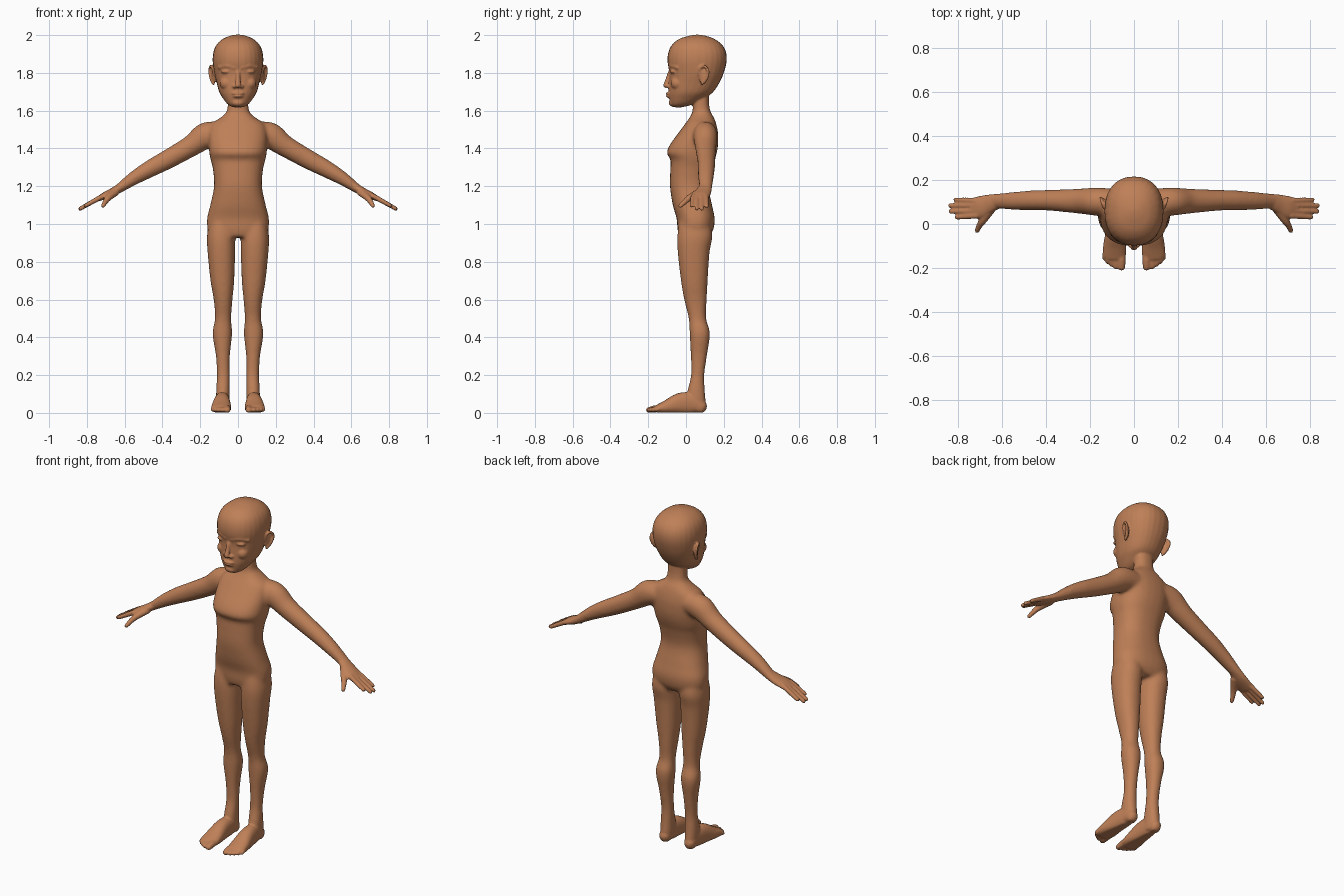
import bpy, bmesh, math
from mathutils import Vector, Matrix

skin = bpy.data.materials.new("tan_skin")
skin.diffuse_color = (0.52, 0.215, 0.096, 1)


def catmull(rows, sub=5):
    """Smoothly interpolate rows of numbers."""
    out = []
    for i in range(len(rows) - 1):
        a, b, c, d = rows[max(i - 1, 0)], rows[i], rows[i + 1], rows[min(i + 2, len(rows) - 1)]
        for k in range(sub):
            t = k / sub
            out.append([0.5 * (2 * q + (r - p) * t + (2 * p - 5 * q + 4 * r - s) * t * t
                               + (3 * q - p - 3 * r + s) * t ** 3) for p, q, r, s in zip(a, b, c, d)])
    return out + [list(rows[-1])]


def skin_rings(bm, rings, power, n=28):
    """Each ring: centre, u vector, v vector. Bridges superellipse rings and caps the ends."""
    def sp(c):
        return math.copysign(abs(c) ** (2 / power), c)
    loops = []
    for c, u, v in rings:
        loops.append([bm.verts.new(c + u * sp(math.cos(2 * math.pi * i / n)) + v * sp(math.sin(2 * math.pi * i / n)))
                      for i in range(n)])
    for a, b in zip(loops, loops[1:]):
        for i in range(n):
            bm.faces.new((a[i], a[(i + 1) % n], b[(i + 1) % n], b[i]))
    bm.faces.new(loops[0][::-1])
    bm.faces.new(loops[-1])


def stack(bm, rows, s=1, power=2.2):
    """Horizontal slices: z, x centre, half width, front y, back y."""
    skin_rings(bm, [(Vector((s * x, (f + b) / 2, z)), Vector((w, 0, 0)), Vector((0, (b - f) / 2, 0)))
                    for z, x, w, f, b in catmull(rows)], power)


def tube(bm, rows, s=1, side=(0, 1, 0), power=2.0):
    """Path with rounded ends: x, y, z, radius along side, radius across."""
    pts = catmull(rows)
    rings = []
    for i, (x, y, z, a, b) in enumerate(pts):
        p, q = pts[max(i - 1, 0)], pts[min(i + 1, len(pts) - 1)]
        t = Vector((s * (q[0] - p[0]), q[1] - p[1], q[2] - p[2])).normalized()
        u = Vector(side)
        u = (u - t * u.dot(t)).normalized()
        rings.append((Vector((s * x, y, z)), u * a, t.cross(u) * b, t, min(a, b)))

    def cap(ring, sign):
        c, u, v, t, r = ring
        return [(c + t * sign * r * math.sin(k), u * math.cos(k), v * math.cos(k)) for k in (0.5, 1.0, 1.4)]
    skin_rings(bm, cap(rings[0], -1)[::-1] + [r[:3] for r in rings] + cap(rings[-1], 1), power)


def ball(bm, c, r, turn=0):
    m = Matrix.Translation(c) @ Matrix.Rotation(turn, 4, 'Z') @ Matrix.Diagonal((*r, 1))
    bmesh.ops.create_uvsphere(bm, u_segments=24, v_segments=14, radius=1, matrix=m)


def finish(bm, name, voxel, smooth):
    """Fuse the overlapping volumes of one object into a single smooth skin."""
    for v in bm.verts:
        v.co.z = max(v.co.z, 0.002)
    bmesh.ops.recalc_face_normals(bm, faces=bm.faces)
    me = bpy.data.meshes.new(name)
    bm.to_mesh(me)
    bm.free()
    ob = bpy.data.objects.new(name, me)
    bpy.context.collection.objects.link(ob)
    m = ob.modifiers.new("fuse", 'REMESH')
    m.mode, m.voxel_size, m.use_smooth_shade = 'VOXEL', voxel, True
    m = ob.modifiers.new("soften", 'SMOOTH')
    m.factor, m.iterations = 0.5, smooth
    bpy.context.view_layer.objects.active = ob
    ob.select_set(True)
    for mod in list(ob.modifiers):
        bpy.ops.object.modifier_apply(modifier=mod.name)
    return ob


# Trunk and neck
bm = bmesh.new()
stack(bm, [(0.93, 0, .13, -.035, .12), (0.97, 0, .16, -.045, .145), (1.03, 0, .164, -.05, .152),
           (1.10, 0, .147, -.07, .138), (1.20, 0, .127, -.085, .12), (1.29, 0, .133, -.083, .135),
           (1.34, 0, .145, -.082, .152), (1.375, 0, .152, -.102, .163), (1.42, 0, .155, -.085, .17),
           (1.48, 0, .155, -.042, .17), (1.53, 0, .14, -.005, .16), (1.565, 0, .09, .02, .147),
           (1.595, 0, .06, .034, .13), (1.64, 0, .055, .036, .122), (1.70, 0, .055, .036, .122)], power=2.4)
for s in (-1, 1):
    # Legs
    stack(bm, [(1.04, .085, .06, -.03, .12), (.94, .09, .074, -.046, .14), (.85, .088, .073, -.044, .125),
               (.70, .083, .063, -.027, .115), (.60, .079, .05, -.01, .11), (.50, .079, .043, .014, .107),
               (.42, .083, .052, .019, .127), (.30, .08, .037, .025, .111), (.20, .078, .034, .026, .097),
               (.12, .08, .036, .008, .1), (.06, .08, .036, 0, .105), (.01, .08, .033, 0, .103)], s)
    # Arms
    tube(bm, [(.09, .10, 1.48, .06, .06), (.17, .102, 1.468, .064, .07), (.25, .104, 1.412, .057, .057),
              (.38, .108, 1.338, .048, .051), (.465, .108, 1.293, .045, .046), (.55, .105, 1.243, .041, .037),
              (.63, .104, 1.188, .035, .025), (.66, .10, 1.172, .037, .022)], s)
trunk = finish(bm, "trunk_and_limbs", 0.008, 14)

# Fine parts are added to the softened trunk and fused once more
bm = bmesh.new()
bm.from_mesh(trunk.data)
bpy.data.objects.remove(trunk)

# Skull
stack(bm, [(1.618, 0, .026, -.068, -.02), (1.635, 0, .056, -.082, .04), (1.67, 0, .083, -.09, .105),
           (1.70, 0, .1, -.092, .145), (1.75, 0, .114, -.09, .178), (1.80, 0, .126, -.088, .2),
           (1.86, 0, .134, -.098, .215), (1.91, 0, .13, -.093, .212), (1.95, 0, .113, -.073, .19),
           (1.98, 0, .08, -.035, .15), (1.996, 0, .042, .015, .105), (2.002, 0, .012, .05, .07)], power=2.25)
# Nose, lips and chin
tube(bm, [(0, -.088, 1.80, .010, .010), (0, -.097, 1.765, .012, .012), (0, -.107, 1.734, .015, .014)], side=(1, 0, 0))
ball(bm, (0, -.092, 1.691), (.034, .015, .007))
ball(bm, (0, -.090, 1.677), (.029, .016, .008))
ball(bm, (0, -.070, 1.642), (.034, .022, .02))

for s in (-1, 1):
    # Nostrils, brows and eyes
    ball(bm, (s * .019, -.093, 1.728), (.011, .014, .009))
    tube(bm, [(.02, -.084, 1.828, .011, .010), (.06, -.075, 1.838, .011, .010), (.098, -.045, 1.828, .010, .010)],
         s, side=(0, 0, 1))
    ball(bm, (s * .064, -.068, 1.806), (.026, .016, .009), s * .25)
    # Cheeks
    ball(bm, (s * .062, -.045, 1.745), (.035, .036, .035))
    # Ears: thin shell with a raised rim
    ball(bm, (s * .130, .092, 1.786), (.009, .026, .046), -s * .3)
    tube(bm, [(.126, .070, 1.79, .007, .007), (.136, .074, 1.825, .007, .007), (.146, .098, 1.836, .007, .007),
              (.151, .118, 1.808, .007, .007), (.144, .108, 1.768, .007, .007), (.130, .084, 1.742, .008, .008)],
         s, side=(1, 0, 0))
    # Palm
    tube(bm, [(.62, .104, 1.194, .034, .024), (.665, .09, 1.168, .044, .022), (.705, .076, 1.150, .05, .019),
              (.735, .072, 1.135, .046, .014)], s)
    # Fingers: root y, tip x, tip y
    for y0, x1, y1 in ((.106, .812, .110), (.084, .836, .084), (.060, .834, .057), (.038, .806, .031)):
        tube(bm, [(x, y, 1.140 - .56 * (x - .73), r, r) for x, y, r in
                  ((.715, y0, .0135), ((.715 + x1) / 2, (y0 + y1) / 2, .0125), (x1, y1, .0105))], s)
    # Thumb
    tube(bm, [(.65, .07, 1.168, .022, .02), (.685, .02, 1.14, .018, .017), (.702, -.005, 1.118, .014, .014),
              (.714, -.03, 1.096, .011, .011)], s, side=(1, 0, 0))
    # Foot
    tube(bm, [(.082, .078, .032, .032, .036), (.082, .04, .05, .036, .055), (.085, -.03, .05, .043, .056),
              (.088, -.10, .032, .052, .037), (.090, -.145, .022, .053, .024)], s, side=(1, 0, 0), power=2.3)
    # Toes: x, tip y, radius
    for x, y, r in ((.057, -.196, .019), (.084, -.194, .0135), (.103, -.184, .0125), (.120, -.172, .012), (.134, -.157, .011)):
        tube(bm, [(.09 + (x - .09) * .9, -.12, .024, r, r), (x, -.16 if y < -.17 else -.145, .022, r, r),
                  (x, y, .015, r * .9, r * .85)], s, side=(1, 0, 0))

body = finish(bm, "human_body", 0.0055, 3)
body.data.materials.append(skin)
